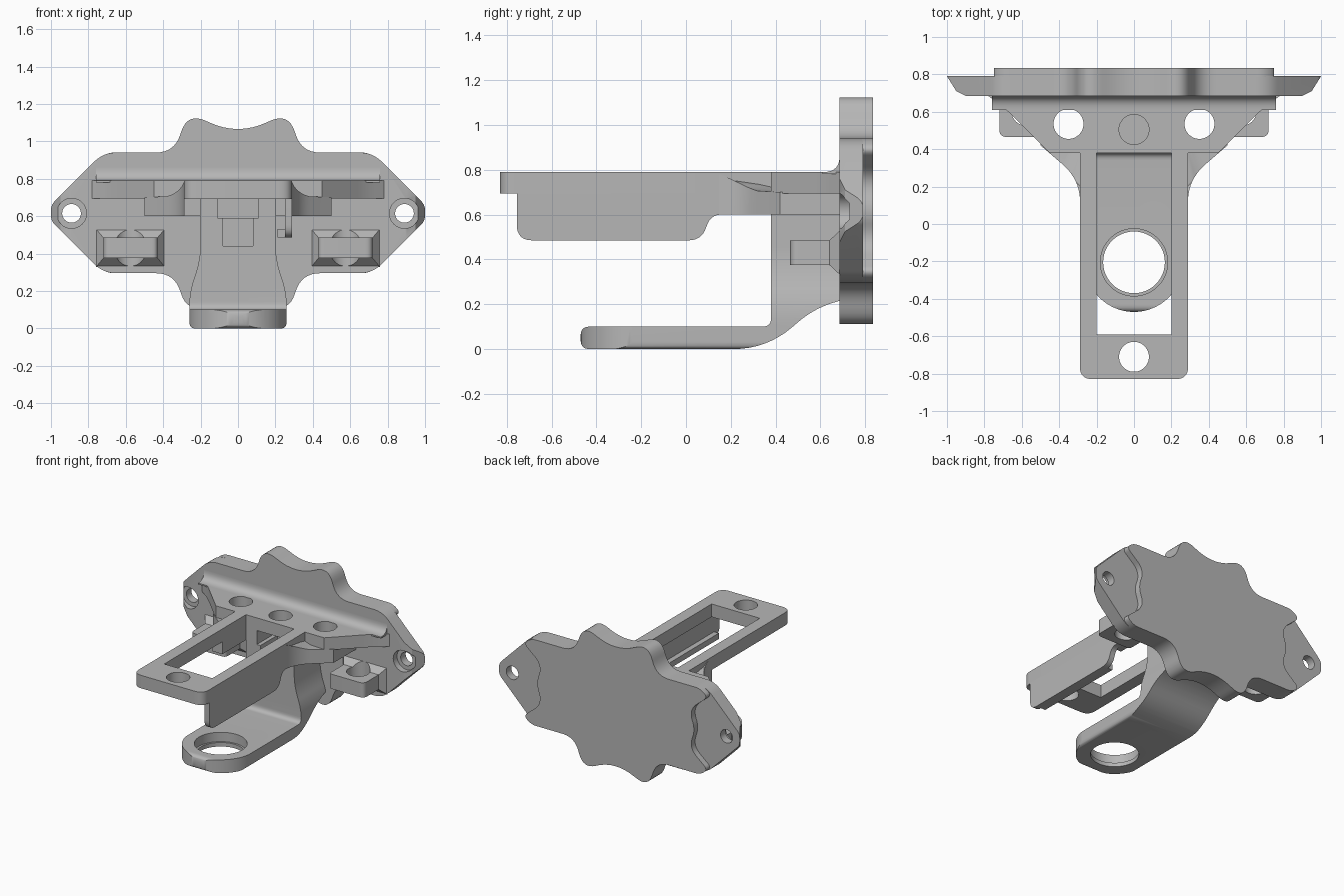
import bpy, bmesh, math
from mathutils import Vector

cube = bpy.data.objects.get("Cube")
if cube:
    bpy.data.objects.remove(cube, do_unlink=True)

grey = bpy.data.materials.new("plain grey")
grey.use_nodes = True
grey.diffuse_color = (0.47, 0.47, 0.47, 1)
grey.node_tree.nodes["Principled BSDF"].inputs["Base Color"].default_value = (0.47, 0.47, 0.47, 1)


def rounded(pts, steps=8):
    """Round each corner (u, v, d) by a curve starting d away from it."""
    out = []
    for i, p in enumerate(pts):
        c = Vector(p[:2])
        d = p[2] if len(p) > 2 else 0
        if not d:
            out.append(c)
            continue
        a = c + (Vector(pts[i - 1][:2]) - c).normalized() * d
        b = c + (Vector(pts[(i + 1) % len(pts)][:2]) - c).normalized() * d
        for k in range(steps + 1):
            t = k / steps
            out.append(a * (1 - t) ** 2 + c * 2 * t * (1 - t) + b * t * t)
    return out


def prism(name, pts, axis, lo, hi, shape=None):
    """Extrude an outline along an axis; shape may then adjust vertices."""
    place = {"x": lambda u, v: (lo, u, v), "y": lambda u, v: (u, lo, v), "z": lambda u, v: (u, v, lo)}[axis]
    bm = bmesh.new()
    face = bm.faces.new([bm.verts.new(place(u, v)) for u, v in rounded(pts)])
    ext = bmesh.ops.extrude_face_region(bm, geom=[face])
    shift = Vector(place(0, 0))
    shift = Vector([(hi - lo) if axis == a else 0 for a in "xyz"])
    for v in ext["geom"]:
        if isinstance(v, bmesh.types.BMVert):
            v.co += shift
    if shape:
        for v in bm.verts:
            shape(v.co)
        bmesh.ops.triangulate(bm, faces=[f for f in bm.faces if len(f.verts) > 4])
    bmesh.ops.recalc_face_normals(bm, faces=bm.faces)
    mesh = bpy.data.meshes.new(name)
    bm.to_mesh(mesh)
    bm.free()
    mesh.materials.append(grey)
    ob = bpy.data.objects.new(name, mesh)
    bpy.context.scene.collection.objects.link(ob)
    return ob


def box(name, x0, x1, y0, y1, z0, z1):
    return prism(name, [(x0, y0), (x1, y0), (x1, y1), (x0, y1)], "z", z0, z1)


def rod(u, v, r, axis, lo, hi):
    pts = [(u + r * math.cos(k * math.tau / 48), v + r * math.sin(k * math.tau / 48)) for k in range(48)]
    return prism("cutter", pts, axis, lo, hi)


def combine(ob, other, operation="DIFFERENCE"):
    """Apply a boolean and drop the helper."""
    mod = ob.modifiers.new("cut", "BOOLEAN")
    mod.operation, mod.solver, mod.object = operation, "EXACT", other
    deps = bpy.context.evaluated_depsgraph_get()
    mesh = bpy.data.meshes.new_from_object(ob.evaluated_get(deps))
    ob.modifiers.clear()
    ob.data = mesh
    bpy.data.objects.remove(other, do_unlink=True)


def mirrored(half):
    """Complete a right-hand half outline across the vertical axis."""
    return half + [(-p[0],) + tuple(p[1:]) for p in reversed(half) if p[0] > 0]


def four_way(quarter):
    """Complete a quarter outline down and then across."""
    low = [(p[0], 1.235 - p[1], p[2]) for p in reversed(quarter) if abs(p[1] - 0.6175) > 1e-4]
    return mirrored(quarter + low)


# Back plate: wide layer with tapered tips and a scalloped rear layer
scallop = [(0, 1.03, .17), (.27, 1.155, .11), (.34, .94, .1)]
plate = prism("back_plate", four_way(scallop + [(.72, .94, .07), (1, .66, .03)]), "y", .685, .79)
tips = prism("tips", mirrored([(0, .68), (.9, .685), (.95, .71), (1, .79), (1, .8), (0, .8)]), "z", 0, 1.3)
combine(plate, tips, "INTERSECT")
for s in (-1, 1):
    combine(plate, rod(s * .89, .615, .05, "y", .6, .9))
    combine(plate, rod(s * .89, .615, .08, "y", .6, .73))
prism("rear_layer", four_way(scallop + [(.70, .94, .04), (.765, .89, .04), (.61, .76, .08), (.66, .6175, .06)]),
      "y", .785, .835)

# Shelf in front of the plate, with a fillet above it
shelf = prism("shelf", mirrored([(.45, .38), (.68, .61, .06), (.80, .70)]), "z", .695, .79)
prism("shelf_fillet", [(.70, .865), (.685, .865), (.685, .79, .07), (.61, .79), (.61, .78), (.70, .78)],
      "x", -.76, .76)
for x, y in ((-.35, .535), (0, .505), (.35, .535)):
    combine(shelf, rod(x, y, .08, "z", .5, .9))


# Gussets sweeping from the frame rails down under the shelf
def sweep(co):
    if co.z > .65:
        t = min(max((co.y - .1) / .26, 0), 1)
        co.z = .70 + .088 * (1 - t * t * (3 - 2 * t))


for s, side in ((-1, "right"), (1, "left")):
    g = prism(side + "_gusset", [(s * .2, .1), (s * .288, .1), (s * .29, .24, .12), (s * .5, .42),
                                 (s * .5, .70), (s * .2, .70)], "z", .6, .79, sweep)
    combine(g, rod(s * .35, .535, .08, "z", .5, .9))

# Upper frame with a long opening and a bolt hole
frame = prism("upper_frame", mirrored([(.29, -.83, .07), (.29, .40)]), "z", .693, .79)
combine(frame, box("cutter", -.2, .2, -.59, .5, .6, .9))
combine(frame, rod(0, -.71, .08, "z", .6, .9))

# Deep channel wall below one rail
prism("rail_wall", [(-.755, .70), (-.755, .485, .07), (.07, .485, .06), (.11, .60, .05), (.22, .60), (.22, .70)],
      "x", .25, .29)
box("rail_lip", .21, .27, -.69, .02, .487, .53)

# Lower arm and column
arm = prism("lower_arm", [(-.47, 0, .04), (.36, 0, .15), (.57, .18, .09), (.70, .22), (.70, .70),
                          (.38, .70), (.38, .1, .04), (-.47, .1, .04)], "x", -.3, .3)
front = prism("front_shape", mirrored([(.26, -.001, .035), (.26, .2, .08), (.2, .36, .1), (.2, .75)]),
              "y", -.6, .8)
combine(arm, front, "INTERSECT")
arc = [(.262 * math.cos(a), -.208 - .262 * math.sin(a)) for a in (k * math.pi / 40 for k in range(41))]
combine(arm, prism("top_shape", [(.262, .8)] + arc + [(-.262, .8)], "z", -.1, .8), "INTERSECT")

# Ring hole with a stepped rim
combine(arm, rod(0, -.205, .165, "z", -.1, .2))
combine(arm, rod(0, -.205, .18, "z", .03, .2))

# Nut and bolt pocket in the column
combine(arm, box("cutter", -.11, .11, .3, .60, .59, .8))
combine(arm, box("cutter", -.08, .08, .3, .585, .44, .7))

# Strap lugs with flared roots
for s, side in ((-1, "right"), (1, "left")):
    lug = prism(side + "_lug", [(s * .43, .70), (s * .43, .465, .03), (s * .72, .465, .04), (s * .72, .70)],
                "z", .375, .485)

    def flare(co):
        if co.y > .67:
            co.x = s * .575 + (co.x - s * .575) * 1.27
            co.z = .43 + (co.z - .43) * 1.85

    root = prism(side + "_lug_root", [(s * .43, .375), (s * .72, .375), (s * .72, .485), (s * .43, .485)],
                 "y", .64, .69, flare)
    for part in (lug, root):
        combine(part, rod(s * .575, .605, .08, "z", .2, .7))

# Smooth the curves and keep the edges sharp
for ob in bpy.context.scene.objects:
    if ob.type == "MESH":
        ob.data.polygons.foreach_set("use_smooth", [True] * len(ob.data.polygons))
        ob.data.set_sharp_from_angle(angle=math.radians(30))
